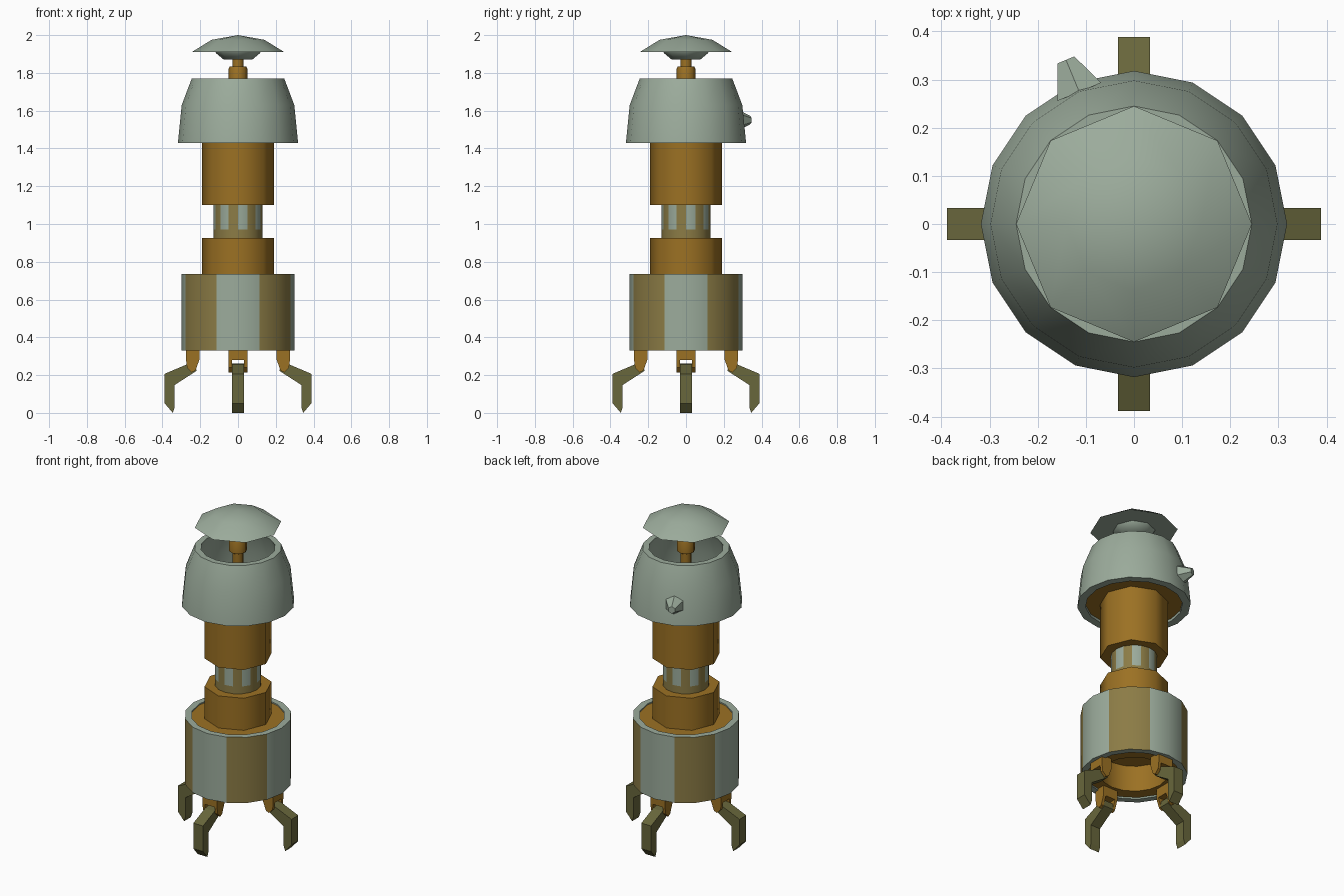
import bpy, bmesh, math
from mathutils import Vector, Matrix

if "Cube" in bpy.data.objects:
    bpy.data.objects.remove(bpy.data.objects["Cube"])


def material(name, rgb):
    m = bpy.data.materials.new(name)
    m.diffuse_color = (*rgb, 1)
    m.use_nodes = True
    m.node_tree.nodes["Principled BSDF"].inputs["Base Color"].default_value = m.diffuse_color
    return m


GREY = material("grey green", (0.33, 0.41, 0.33))
ORANGE = material("ochre", (0.33, 0.165, 0.017))
OLIVE = material("light olive", (0.26, 0.20, 0.06))
DARK = material("dark olive", (0.14, 0.135, 0.045))


def finish(name, bm, mats, angle=None, rule=None):
    bmesh.ops.remove_doubles(bm, verts=bm.verts, dist=1e-5)
    bmesh.ops.recalc_face_normals(bm, faces=bm.faces)
    if rule:
        for f in bm.faces:
            f.material_index = rule(f)
    me = bpy.data.meshes.new(name)
    bm.to_mesh(me)
    bm.free()
    for m in mats:
        me.materials.append(m)
    ob = bpy.data.objects.new(name, me)
    bpy.context.collection.objects.link(ob)
    if angle:
        bpy.context.view_layer.objects.active = ob
        ob.select_set(True)
        bpy.ops.object.shade_smooth_by_angle(angle=math.radians(angle))
        ob.select_set(False)
    return ob


def lathe(name, profile, sides, mats, angle=None, rule=None, closed=False):
    """Turn (radius, z) points around z; the first corner sits on +x."""
    bm = bmesh.new()
    rings = []
    for r, z in profile:
        if r == 0:
            rings.append([bm.verts.new((0, 0, z))] * sides)
        else:
            rings.append([bm.verts.new((r * math.cos(2 * math.pi * i / sides),
                                        r * math.sin(2 * math.pi * i / sides), z))
                          for i in range(sides)])
    pairs = list(zip(rings, rings[1:]))
    if closed:
        pairs.append((rings[-1], rings[0]))
    for a, b in pairs:
        for i in range(sides):
            j = (i + 1) % sides
            loop = list(dict.fromkeys((a[i], a[j], b[j], b[i])))
            if len(loop) > 2:
                bm.faces.new(loop)
    return finish(name, bm, mats, angle, rule)


def slab(bm, pts, y0, y1):
    """Extrude an (x, z) outline from y0 to y1."""
    a = [bm.verts.new((x, y0, z)) for x, z in pts]
    b = [bm.verts.new((x, y1, z)) for x, z in pts]
    bm.faces.new(a)
    bm.faces.new(b[::-1])
    for i in range(len(pts)):
        j = (i + 1) % len(pts)
        bm.faces.new((a[i], b[i], b[j], a[j]))


# Colour rule: alternate 45 degree panels on the outer wall
def panels(f):
    c = f.calc_center_median()
    if abs(f.normal.z) > 0.5 or math.hypot(c.x, c.y) < 0.27:
        return 0
    return round(math.atan2(c.y, c.x) / (math.pi / 4)) % 2


# Colour rule: alternate faces, with a plain olive band at the foot
def stripes(f):
    c = f.calc_center_median()
    if c.z < 0.965:
        return 1
    return math.floor(math.atan2(c.y, c.x) / (math.pi / 8) + 1e-4) % 2


# Cap, its cone, and the stem below
lathe("cap", [(0, 2.0), (0.14, 1.975), (0.245, 1.91), (0, 1.91)], 8, [GREY], 50)
lathe("cap_cone", [(0.12, 1.912), (0.115, 1.903), (0.075, 1.87), (0, 1.87)], 8, [GREY], 50)
lathe("stem", [(0, 1.88), (0.03, 1.88), (0.03, 1.835), (0.043, 1.835), (0.05, 1.82),
               (0.05, 1.75), (0.03, 1.74), (0.03, 1.44), (0, 1.44)], 8, [ORANGE], 50)

# Hollow upper shroud with a plate across the bottom
lathe("shroud", [(0.318, 1.43), (0.298, 1.63), (0.245, 1.77), (0.209, 1.77),
                 (0.26, 1.63), (0.272, 1.43)], 16, [GREY], 30, closed=True)
lathe("shroud_plate", [(0, 1.46), (0.272, 1.46), (0.272, 1.445), (0, 1.445)], 16, [ORANGE])

# Knob on the back of the shroud
bm = bmesh.new()
bmesh.ops.create_cone(bm, cap_ends=True, segments=6, radius1=0.057, radius2=0.0215, depth=0.072)
out = Vector((-math.sin(math.pi / 8), math.cos(math.pi / 8), 0))
rot = out.to_track_quat('Z', 'Y').to_matrix().to_4x4()
bm.transform(Matrix.Translation(out * 0.333 + Vector((0, 0, 1.55))) @ rot)
finish("knob", bm, [GREY])

# Core column
lathe("upper_core", [(0, 1.45), (0.19, 1.45), (0.19, 1.10), (0, 1.10)], 8, [ORANGE], 50)
lathe("neck", [(0.13, 1.11), (0.13, 0.97), (0.13, 0.92)], 16, [GREY, OLIVE], 30, stripes)
lathe("lower_core", [(0, 0.925), (0.19, 0.925), (0.19, 0.72), (0, 0.72)], 8, [ORANGE], 50)

# Barrel shell and its recessed lining
lathe("barrel", [(0.30, 0.33), (0.30, 0.735), (0.262, 0.735), (0.262, 0.33)],
      16, [GREY, OLIVE], 30, panels, closed=True)
lathe("barrel_lining", [(0, 0.727), (0.263, 0.727), (0.263, 0.34), (0.19, 0.34),
                        (0.19, 0.50), (0, 0.50)], 16, [ORANGE], 30)

# Four forked brackets and feet
bracket = [(0.205, 0.28), (0.275, 0.28), (0.27, 0.24), (0.245, 0.215), (0.225, 0.225)]
foot = [(0.22, 0.222), (0.335, 0.148), (0.335, 0.03), (0.345, 0.0), (0.388, 0.05),
        (0.388, 0.207), (0.275, 0.255), (0.225, 0.262)]
for i, side in enumerate(("right", "back", "left", "front")):
    turn = Matrix.Rotation(i * math.pi / 2, 4, 'Z')
    bm = bmesh.new()
    slab(bm, [(0.205, 0.35), (0.275, 0.35), (0.275, 0.28), (0.205, 0.28)], -0.05, 0.05)
    for y in (-0.05, 0.033):
        slab(bm, bracket, y, y + 0.017)
    bm.transform(turn)
    finish(side + "_bracket", bm, [ORANGE])
    bm = bmesh.new()
    slab(bm, foot, -0.033, 0.033)
    bm.transform(turn)
    finish(side + "_foot", bm, [DARK])
